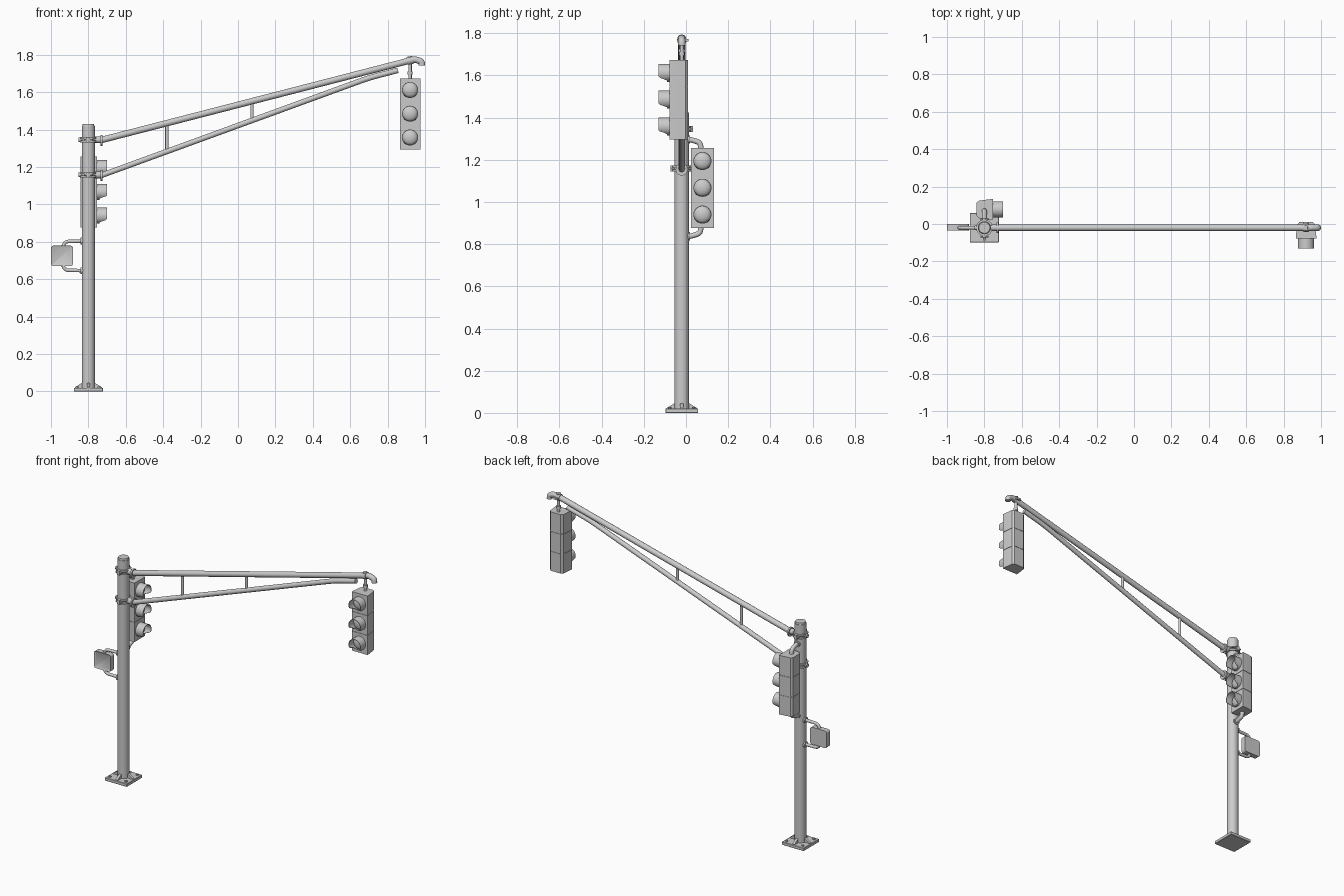
import bpy, bmesh, math
from mathutils import Vector, Matrix

if "Cube" in bpy.data.objects:
    bpy.data.objects.remove(bpy.data.objects["Cube"])

PX, PY = -0.8, -0.02      # pole axis


def make(name, bm, matrix=None, smooth=True):
    if matrix is not None:
        bm.transform(matrix)
    bmesh.ops.recalc_face_normals(bm, faces=bm.faces)
    me = bpy.data.meshes.new(name)
    bm.to_mesh(me)
    bm.free()
    ob = bpy.data.objects.new(name, me)
    bpy.context.collection.objects.link(ob)
    finish(ob, smooth)
    return ob


def finish(ob, smooth=True):
    bpy.ops.object.select_all(action='DESELECT')
    ob.select_set(True)
    bpy.context.view_layer.objects.active = ob
    if ob.type == 'CURVE':
        bpy.ops.object.convert(target='MESH')
    if smooth:
        bpy.ops.object.shade_smooth_by_angle(angle=math.radians(35))


def rod(name, a, b, r, n=24, r2=None):
    a, b = Vector(a), Vector(b)
    d = b - a
    bm = bmesh.new()
    bmesh.ops.create_cone(bm, cap_ends=True, segments=n, radius1=r,
                          radius2=r if r2 is None else r2, depth=d.length)
    rot = Vector((0, 0, 1)).rotation_difference(d).to_matrix().to_4x4()
    return make(name, bm, Matrix.Translation((a + b) / 2) @ rot)


def box(name, c, s, bevel=0.0, seg=2):
    bm = bmesh.new()
    bmesh.ops.create_cube(bm, size=1)
    bmesh.ops.scale(bm, vec=s, verts=bm.verts)
    if bevel:
        bmesh.ops.bevel(bm, geom=bm.edges[:], offset=bevel, segments=seg,
                        affect='EDGES', profile=0.5)
    return make(name, bm, Matrix.Translation(c))


def tube(name, pts, r, fillet=0.03):
    """Round pipe along a path whose corners are rounded."""
    pts = [Vector(p) for p in pts]
    path = [pts[0]]
    for p, q, s in zip(pts, pts[1:], pts[2:]):
        a = q + (p - q).normalized() * fillet
        b = q + (s - q).normalized() * fillet
        path += [a.lerp(q, t / 6).lerp(q.lerp(b, t / 6), t / 6) for t in range(7)]
    path.append(pts[-1])
    cu = bpy.data.curves.new(name, 'CURVE')
    cu.dimensions = '3D'
    cu.bevel_depth, cu.bevel_resolution, cu.use_fill_caps = r, 5, True
    sp = cu.splines.new('POLY')
    sp.points.add(len(path) - 1)
    for pt, v in zip(sp.points, path):
        pt.co = (*v, 1)
    ob = bpy.data.objects.new(name, cu)
    bpy.context.collection.objects.link(ob)
    finish(ob)


def prism(name, outline, z0, z1, matrix):
    bm = bmesh.new()
    f = bm.faces.new([bm.verts.new((x, y, z0)) for x, y in outline])
    ext = bmesh.ops.extrude_face_region(bm, geom=[f])
    bmesh.ops.translate(bm, vec=(0, 0, z1 - z0),
                        verts=[v for v in ext['geom'] if isinstance(v, bmesh.types.BMVert)])
    return make(name, bm, matrix)


def visor(name, matrix, r=0.043, t=0.003, depth=0.053):
    """Hood opening downwards: deep over the top, shallow at the bottom."""
    n = 32
    bm = bmesh.new()
    rings = []
    for i in range(n):
        a = 2 * math.pi * i / n
        s = math.sin(a)
        d = depth * min(1, max(0.25, (s + 0.9) / 0.4))
        rings.append([bm.verts.new((q * math.cos(a), -y, q * s))
                      for q, y in ((r, 0), (r, d), (r - t, d), (r - t, 0))])
    for i in range(n):
        p, q = rings[i], rings[(i + 1) % n]
        for k in range(4):
            bm.faces.new((p[k], p[(k + 1) % 4], q[(k + 1) % 4], q[k]))
    make(name, bm, matrix)


def signal(name, top, matrix):
    """Three stacked housings; local front is y = 0 facing -y."""
    half = [(0.055, 0), (0.055, 0.012), (0.047, 0.076), (0.036, 0.088)]
    outline = half + [(-x, y) for x, y in reversed(half)]
    for i in range(3):
        zt = top - i * 0.127
        prism(f"{name}_housing_{i}", outline, zt - 0.125, zt, matrix)
        m = matrix @ Matrix.Translation((0, 0, zt - 0.062))
        visor(f"{name}_visor_{i}", m)
        bm = bmesh.new()
        bmesh.ops.create_uvsphere(bm, u_segments=24, v_segments=12, radius=0.0405)
        bmesh.ops.scale(bm, vec=(1, 0.55, 1), verts=bm.verts)
        make(f"{name}_lens_{i}", bm, m)
    inner = [(x * 0.95, 0.003 + y * 0.94) for x, y in outline]
    prism(f"{name}_core", inner, top - 0.378, top - 0.003, matrix)


# pole and base
rod("pole", (PX, PY, 0.01), (PX, PY, 1.42), 0.035, 32)
rod("pole_cap", (PX, PY, 1.415), (PX, PY, 1.43), 0.033, 32, 0.03)
box("base_plate", (PX, PY, 0.01), (0.156, 0.156, 0.02), 0.002, 1)
for k in range(4):
    turn = Matrix.Translation((PX, PY, 0)) @ Matrix.Rotation(k * math.pi / 2, 4, 'Z')
    stand = turn @ Matrix.Rotation(math.pi / 2, 4, 'X')
    prism(f"base_gusset_{k}", [(0.03, 0.018), (0.072, 0.018), (0.072, 0.023), (0.036, 0.045),
                               (0.03, 0.045)], -0.008, 0.008, stand)
    c = turn @ Vector((0.057, 0.057, 0))
    rod(f"base_bolt_{k}", (c.x, c.y, 0.018), (c.x, c.y, 0.028), 0.008, 6)

# mast arm: main tube with drooped tip, lower brace and struts
tube("upper_arm", [(-0.74, PY, 1.342), (0.945, PY, 1.776), (0.983, PY, 1.764), (0.983, PY, 1.742)],
     0.0175, 0.014)
tube("lower_arm", [(-0.74, PY, 1.152), (0.70, PY, 1.677), (0.855, PY, 1.717)], 0.015, 0.05)
rod("strut_inner", (-0.38, PY, 1.283), (-0.38, PY, 1.432), 0.009, 16)
rod("strut_outer", (0.075, PY, 1.449), (0.075, PY, 1.55), 0.009, 16)

# arm clamps: paired bands, bolted ears, flange
for label, z in (("upper", 1.346), ("lower", 1.158)):
    for s in (-1, 1):
        rod(f"{label}_clamp_band_{s}", (PX, PY, z + s * 0.009 - 0.005),
            (PX, PY, z + s * 0.009 + 0.005), 0.044, 32)
        box(f"{label}_clamp_ear_{s}", (PX, PY + s * 0.044, z), (0.018, 0.018, 0.028))
        rod(f"{label}_clamp_bolt_{s}", (PX - 0.022, PY + s * 0.046, z),
            (PX + 0.022, PY + s * 0.046, z), 0.005, 8)
    rod(f"{label}_clamp_back", (PX - 0.052, PY, z), (PX, PY, z), 0.012, 16)
    rod(f"{label}_arm_stub", (PX, PY, z), (-0.73, PY, z), 0.018)
    rod(f"{label}_arm_flange", (-0.735, PY, z - 0.004), (-0.725, PY, z - 0.004), 0.029)

# hanging signal and its hanger
HX = 0.92
signal("hanging_signal", 1.674, Matrix.Translation((HX, -0.078, 0)))
rod("hanger_rod", (HX, PY, 1.67), (HX, PY, 1.785), 0.009, 16)
rod("hanger_collar", (HX, PY, 1.694), (HX, PY, 1.712), 0.014, 16)
rod("hanger_cap", (HX, PY, 1.775), (HX, PY, 1.792), 0.014, 16)
rod("hanger_sleeve", (HX - 0.014, PY, 1.766), (HX + 0.014, PY, 1.773), 0.0215)
box("hanger_lug", (HX, PY + 0.024, 1.766), (0.03, 0.014, 0.012))

# pole-side signal facing +x and its curved brackets
SY = 0.078
signal("side_signal", 1.256,
       Matrix.Translation((-0.753, SY, 0)) @ Matrix.Rotation(math.pi / 2, 4, 'Z'))
for label, zp, ze in (("top", 1.296, 1.25), ("bottom", 0.837, 0.883)):
    zk = zp + (ze - zp) * 0.3
    tube(f"side_bracket_{label}", [(PX, PY, zp), (PX, 0.02, zp), (PX, 0.066, zk), (PX, 0.072, ze)],
         0.013, 0.015)
    rod(f"side_bracket_flange_{label}", (PX, PY, zp), (PX, PY + 0.04, zp), 0.02)

# push-button style box on the left with two bent brackets
BX, BZ = -0.941, 0.725
bm = bmesh.new()
bmesh.ops.create_cube(bm, size=1)
bmesh.ops.scale(bm, vec=(0.118, 0.034, 0.11), verts=bm.verts)
bmesh.ops.bevel(bm, geom=[e for e in bm.edges
                          if abs(e.verts[0].co.y - e.verts[1].co.y) > 0.01],
                offset=0.014, segments=4, affect='EDGES', profile=0.5)
bm.normal_update()
front = [f for f in bm.faces if f.normal.y < -0.9]
bmesh.ops.inset_region(bm, faces=front, thickness=0.009)
bmesh.ops.translate(bm, vec=(0, 0.005, 0), verts=front[0].verts)
make("control_box", bm, Matrix.Translation((BX, PY + 0.002, BZ)))
for label, s in (("top", 1), ("bottom", -1)):
    zp = BZ + s * 0.079
    tube(f"box_bracket_{label}", [(PX, PY, zp), (-0.925, PY, zp - s * 0.002),
                                  (-0.938, PY, BZ + s * 0.045)], 0.0095, 0.02)
    rod(f"box_bracket_flange_{label}", (PX, PY, zp), (PX - 0.041, PY, zp), 0.018)
